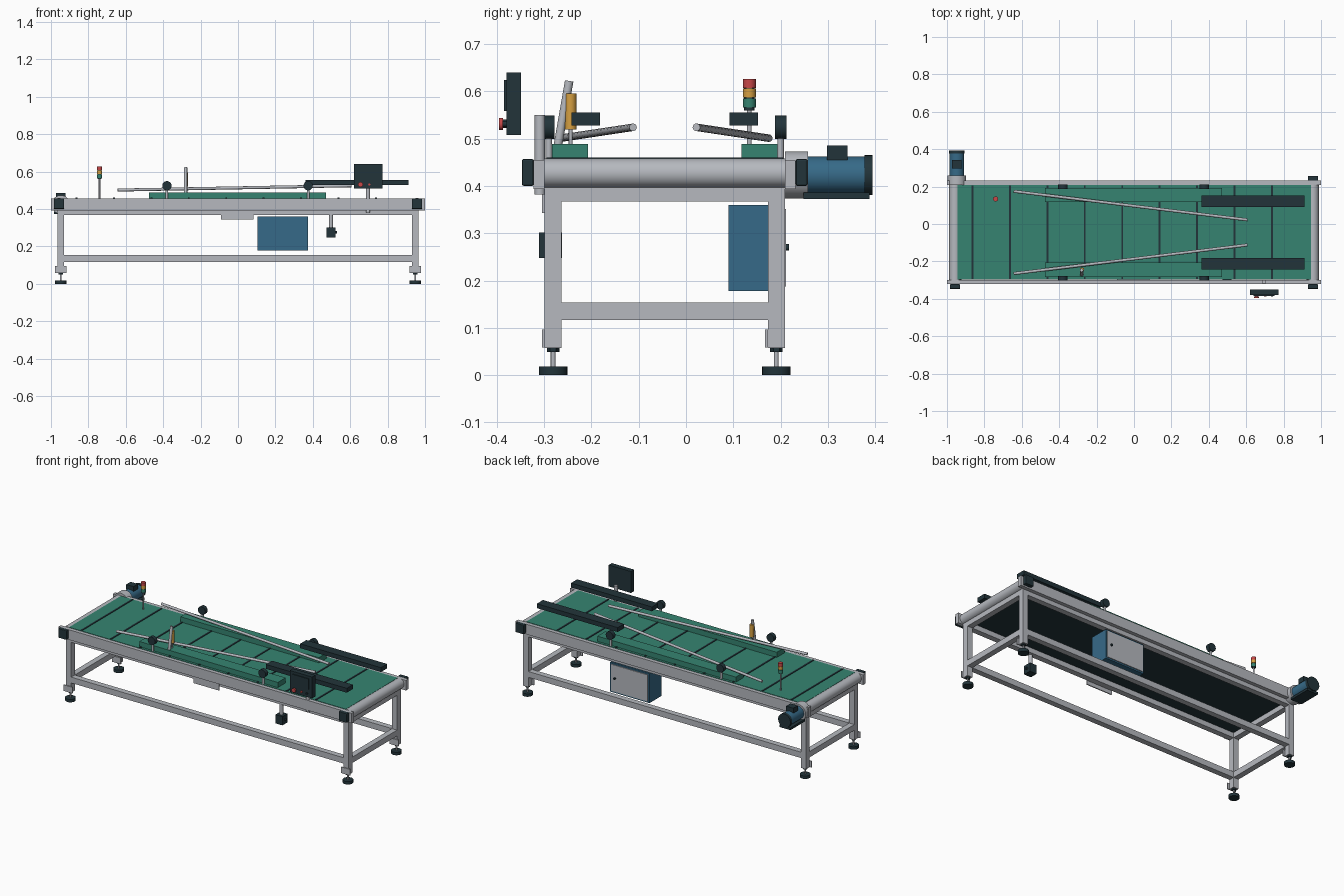
import bpy, math
from mathutils import Vector


def material(name, r, g, b):
    lin = [((c / 255 + 0.055) / 1.055) ** 2.4 for c in (r, g, b)]
    m = bpy.data.materials.new(name)
    m.diffuse_color = (*lin, 1)
    return m


GREY = material("painted_steel", 182, 185, 191)
DARK = material("dark_rubber", 34, 52, 58)
GREEN = material("belt_green", 54, 132, 113)
BLUE = material("machine_blue", 54, 106, 136)
YELLOW = material("signal_yellow", 214, 160, 66)
RED = material("signal_red", 200, 72, 72)

CY = -0.045  # centre line of the conveyor in y


def finish(name, mat):
    ob = bpy.context.object
    ob.name = name
    ob.data.materials.append(mat)
    return ob


def box(name, mat, x, y, z, bevel=0):
    """Box from (min, max) ranges."""
    bpy.ops.mesh.primitive_cube_add(size=1, location=[(a + b) / 2 for a, b in (x, y, z)])
    ob = finish(name, mat)
    ob.scale = [abs(b - a) for a, b in (x, y, z)]
    bpy.ops.object.transform_apply(location=False, rotation=False, scale=True)
    if bevel:
        mod = ob.modifiers.new("bevel", 'BEVEL')
        mod.width = bevel
        mod.segments = 2
    return ob


def rod(name, mat, p, q, r, sides=24):
    """Cylinder between two points."""
    p, q = Vector(p), Vector(q)
    d = q - p
    bpy.ops.mesh.primitive_cylinder_add(
        vertices=sides, radius=r, depth=d.length, location=(p + q) / 2,
        rotation=d.to_track_quat('Z', 'Y').to_euler())
    ob = finish(name, mat)
    bpy.ops.object.shade_smooth_by_angle(angle=math.radians(35))
    return ob


# Belt, slider bed and cross seams
box("belt", GREEN, (-0.945, 0.945), (CY - 0.253, CY + 0.253), (0.448, 0.457))
box("belt_return", DARK, (-0.93, 0.93), (CY - 0.253, CY + 0.253), (0.398, 0.448))
for i in range(9):
    x = -0.863 + 0.2 * i
    box("belt_seam", DARK, (x - 0.005, x + 0.005), (CY - 0.25, CY + 0.25), (0.455, 0.46))

for sx in (-1, 1):
    # End rollers, end beams
    rod("end_roller", GREY, (sx * 0.957, CY - 0.255, 0.427), (sx * 0.957, CY + 0.255, 0.427), 0.031, 32)
    for z in (0.117, 0.367):
        box("end_beam", GREY, (sx * 0.93, sx * 0.965), (CY - 0.22, CY + 0.22), (z, z + 0.036))
    for sy in (-1, 1):
        # Legs with levelling feet
        x, y = sx * 0.9475, CY + sy * 0.236
        box("leg", GREY, (x - 0.0175, x + 0.0175), (y - 0.018, y + 0.018), (0.057, 0.4))
        box("leg_plate", GREY, (x - 0.03, x + 0.03), (y - 0.024, y - 0.018), (0.058, 0.096))
        rod("foot_nut", DARK, (x, y, 0.049), (x, y, 0.057), 0.013, 6)
        rod("foot_stem", GREY, (x, y, 0.015), (x, y, 0.05), 0.005, 12)
        rod("foot_pad", DARK, (x, y, 0), (x, y, 0.018), 0.03)

for sy in (-1, 1):
    # Side rails and long frame beams
    box("side_rail", GREY, (-1, 1), (CY + sy * 0.254, CY + sy * 0.277), (0.393, 0.455))
    for z in (0.117, 0.367):
        box("long_beam", GREY, (-0.94, 0.94), (CY + sy * 0.218, CY + sy * 0.253), (z, z + 0.036))
    # Raised side guards on the belt
    box("side_guard", GREEN, (-0.475, 0.47), (CY + sy * 0.162, CY + sy * 0.238), (0.455, 0.489))
    # Guide clamps on posts
    for x in (-0.38, 0.375):
        y = CY + sy * 0.245
        rod("clamp_post", GREY, (x, y, 0.45), (x, y, 0.52), 0.007, 16)
        rod("clamp_knob", DARK, (x, y - 0.012, 0.524), (x, y + 0.012, 0.524), 0.025, 16)
    # Overhead sensor bars
    y = CY + sy * 0.167
    box("sensor_bar", DARK, (0.36, 0.912), (y - 0.03, y + 0.03), (0.528, 0.555))
    # Converging guide rods
    rod("guide_rod", GREY, (-0.643, CY + sy * 0.22, 0.501), (0.607, CY + sy * 0.067, 0.524), 0.008, 16)

# Bearing blocks at the three undriven roller ends
for x, sy in ((-0.957, -1), (0.957, -1), (0.957, 1)):
    box("bearing_block", DARK, (x - 0.028, x + 0.028),
        (CY + sy * 0.277, CY + sy * 0.302), (0.4, 0.457), 0.004)

# Drive motor at the back left corner
MX = -0.947
rod("gearbox", GREY, (MX, 0.209, 0.423), (MX, 0.258, 0.423), 0.05, 32)
rod("motor_body", BLUE, (MX, 0.257, 0.423), (MX, 0.38, 0.423), 0.039, 32)
rod("motor_fan_cover", DARK, (MX, 0.377, 0.423), (MX, 0.394, 0.423), 0.042, 32)
box("motor_terminal_box", DARK, (MX - 0.025, MX + 0.025), (0.298, 0.341), (0.455, 0.486))
box("motor_foot", DARK, (MX - 0.038, MX + 0.038), (0.248, 0.388), (0.372, 0.386))

# Control cabinet with rear door
box("cabinet", BLUE, (0.105, 0.373), (0.09, 0.206), (0.178, 0.36))
box("cabinet_door", GREY, (0.114, 0.364), (0.206, 0.211), (0.187, 0.351))
rod("cabinet_knob", DARK, (0.338, 0.21, 0.27), (0.338, 0.218, 0.27), 0.007, 16)

# Plate and pedal box hanging at the front
box("front_plate", GREY, (-0.092, 0.083), (-0.304, -0.298), (0.343, 0.388))
rod("hanging_stem", GREY, (0.497, -0.286, 0.3), (0.497, -0.286, 0.4), 0.011, 16)
box("hanging_box", DARK, (0.473, 0.521), (-0.311, -0.262), (0.248, 0.302))
rod("hanging_box_button", DARK, (0.52, -0.286, 0.275), (0.53, -0.286, 0.275), 0.007, 12)

# Operator panel on its pole
rod("panel_pole", GREY, (0.695, -0.309, 0.382), (0.695, -0.309, 0.55), 0.011, 16)
box("panel_housing", DARK, (0.62, 0.772), (-0.38, -0.349), (0.508, 0.64))
box("panel_screen", DARK, (0.64, 0.752), (-0.385, -0.38), (0.558, 0.624))
rod("stop_button_base", DARK, (0.655, -0.38, 0.531), (0.655, -0.388, 0.531), 0.009, 16)
rod("stop_button", RED, (0.655, -0.387, 0.531), (0.655, -0.395, 0.531), 0.013, 20)
for x, mat in ((0.702, RED), (0.738, DARK)):
    rod("panel_button", mat, (x, -0.379, 0.531), (x, -0.388, 0.531), 0.006, 12)

# Stacked signal light
SX, SY = -0.74, 0.134
rod("signal_stem", GREY, (SX, SY, 0.455), (SX, SY, 0.568), 0.005, 12)
for z, mat in ((0.566, GREEN), (0.587, YELLOW), (0.607, RED)):
    rod("signal_lamp", mat, (SX, SY, z), (SX, SY, z + 0.019), 0.0137)
rod("signal_core", DARK, (SX, SY, 0.56), (SX, SY, 0.615), 0.011, 16)

# Yellow sensor and leaning lever on the front guard
rod("sensor_stem", GREY, (-0.278, -0.244, 0.485), (-0.278, -0.244, 0.525), 0.004, 12)
rod("sensor_body", YELLOW, (-0.278, -0.244, 0.519), (-0.278, -0.244, 0.595), 0.012, 20)
rod("leaning_lever", GREY, (-0.28, -0.271, 0.485), (-0.28, -0.247, 0.622), 0.009, 16)
